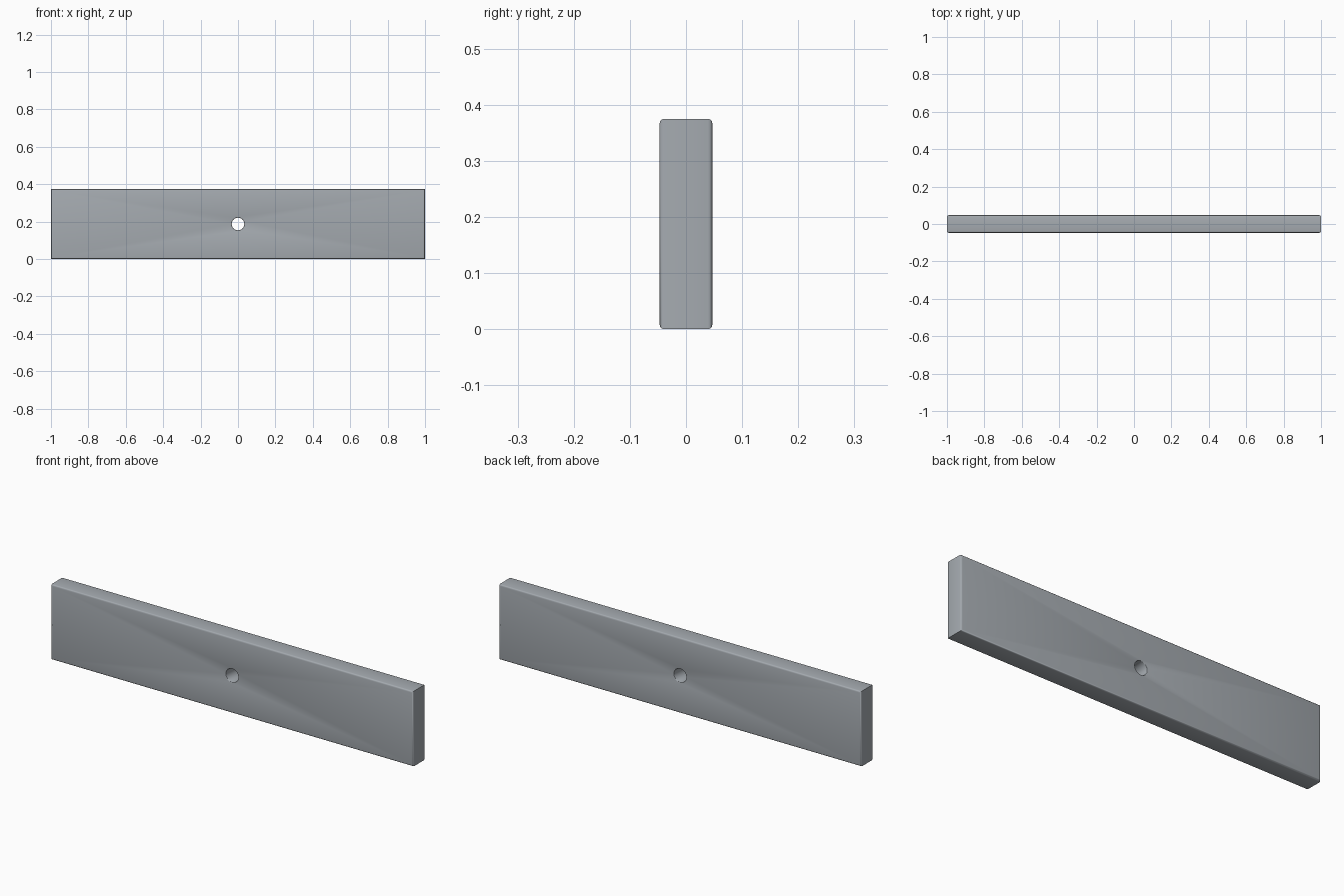
import bpy, bmesh, math

if "Cube" in bpy.data.objects:
    bpy.data.objects.remove(bpy.data.objects["Cube"])

LENGTH, THICK, HEIGHT = 2.0, 0.094, 0.375
HOLE_R, ROUND, HOLE_ROUND = 0.034, 0.008, 0.003

# Plank block
bpy.ops.mesh.primitive_cube_add(size=1, location=(0, 0, HEIGHT / 2))
plank = bpy.context.object
plank.name = "plank"
plank.scale = (LENGTH, THICK, HEIGHT)
bpy.ops.object.transform_apply(location=False, rotation=False, scale=True)

# Round through hole in the centre
bpy.ops.mesh.primitive_cylinder_add(vertices=16, radius=HOLE_R, depth=0.3,
                                    location=(0, 0, HEIGHT / 2),
                                    rotation=(math.pi / 2, 0, 0))
cutter = bpy.context.object
cutter.name = "hole_cutter"
cutter.hide_render = True
cut = plank.modifiers.new("pivot_hole", 'BOOLEAN')
cut.operation = 'DIFFERENCE'
cut.solver = 'EXACT'
cut.object = cutter
bpy.ops.object.select_all(action='DESELECT')
plank.select_set(True)
bpy.context.view_layer.objects.active = plank
bpy.ops.object.modifier_apply(modifier=cut.name)
bpy.data.objects.remove(cutter)


def rim_edges(bm, at_hole):
    """Sharp edges around the front and back faces, at the hole or outside."""
    return [e for e in bm.edges
            if abs(e.verts[0].co.y - e.verts[1].co.y) < 1e-5
            and e.calc_face_angle(0) > 1.0
            and (max(math.hypot(v.co.x, v.co.z) for v in e.verts) < 0.05) == at_hole]


# Round the outer rims and the hole rims
bm = bmesh.new()
bm.from_mesh(plank.data)
for at_hole, size in ((False, ROUND), (True, HOLE_ROUND)):
    bmesh.ops.bevel(bm, geom=rim_edges(bm, at_hole), offset=size, segments=3,
                    profile=0.5, affect='EDGES')
bm.to_mesh(plank.data)
bm.free()
bpy.ops.object.shade_smooth_by_angle(angle=math.radians(40))

# Slate grey finish
slate = bpy.data.materials.new("slate_grey")
slate.diffuse_color = (0.38, 0.41, 0.44, 1)
slate.use_nodes = True
slate.node_tree.nodes["Principled BSDF"].inputs["Base Color"].default_value = slate.diffuse_color
plank.data.materials.clear()
plank.data.materials.append(slate)
